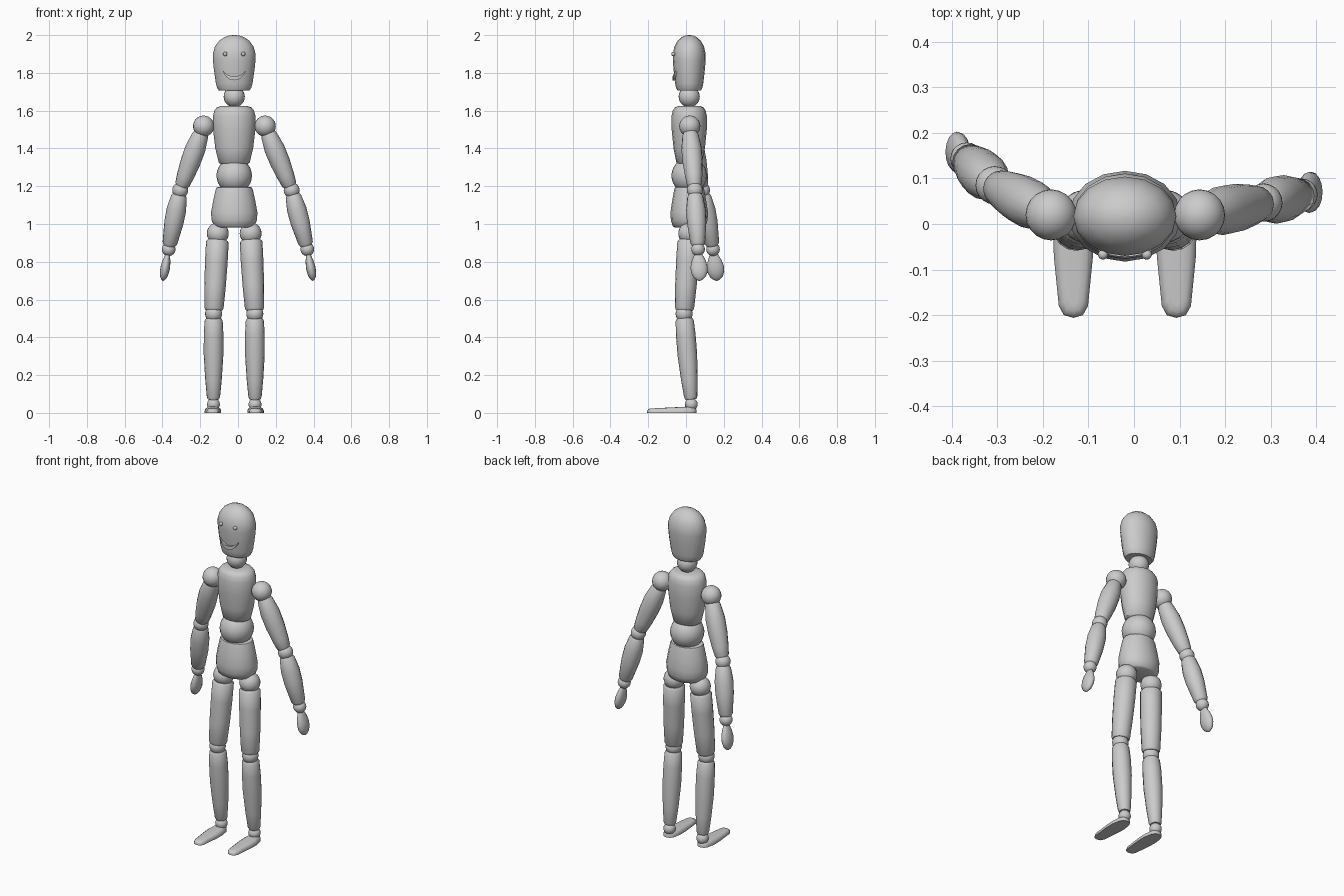
import bpy, bmesh, math
from mathutils import Vector

if "Cube" in bpy.data.objects:
    bpy.data.objects.remove(bpy.data.objects["Cube"])

CX, CY = -0.02, 0.017     # axis of the body


def finish(name, bm, angle=42):
    bmesh.ops.recalc_face_normals(bm, faces=bm.faces)
    me = bpy.data.meshes.new(name)
    bm.to_mesh(me)
    bm.free()
    ob = bpy.data.objects.new(name, me)
    bpy.context.collection.objects.link(ob)
    bpy.ops.object.select_all(action='DESELECT')
    ob.select_set(True)
    bpy.context.view_layer.objects.active = ob
    bpy.ops.object.shade_smooth_by_angle(angle=math.radians(angle))
    return ob


def skin(bm, rings):
    n = len(rings[0])
    for a, b in zip(rings, rings[1:]):
        for i in range(n):
            j = (i + 1) % n
            bm.faces.new((a[i], a[j], b[j], b[i]))
    bm.faces.new(rings[0])
    bm.faces.new(rings[-1])


def turned(name, p0, p1, profile, su=1.0, sv=1.0, seg=16):
    """Lathed piece from p0 to p1; profile holds (fraction, radius)."""
    p0, p1 = Vector(p0), Vector(p1)
    d = (p1 - p0).normalized()
    v = Vector((0, 1, 0))
    v = (v - d * v.dot(d)).normalized()
    u = v.cross(d)
    bm = bmesh.new()
    rings = []
    for t, r in profile:
        c = p0.lerp(p1, t)
        rings.append([bm.verts.new(c + u * (r * su * math.cos(a)) + v * (r * sv * math.sin(a)))
                      for a in (2 * math.pi * i / seg for i in range(seg))])
    skin(bm, rings)
    return finish(name, bm)


def trunk(name, profile, depth):
    """Upright body piece; profile holds (z, half width)."""
    z0, z1 = profile[0][0], profile[-1][0]
    return turned(name, (CX, CY, z0), (CX, CY, z1),
                  [((z - z0) / (z1 - z0), r) for z, r in profile], 1, depth)


def ball(name, c, r):
    bm = bmesh.new()
    bmesh.ops.create_uvsphere(bm, u_segments=20, v_segments=14, radius=r)
    bmesh.ops.translate(bm, verts=bm.verts, vec=c)
    return finish(name, bm)


# head, neck and trunk
trunk("head", [(1.708, 0.082), (1.72, 0.09), (1.745, 0.097), (1.82, 0.108), (1.87, 0.113),
               (1.90, 0.113), (1.94, 0.102), (1.97, 0.08), (1.99, 0.05), (1.998, 0.025),
               (2.0, 0.004)], 0.77)
ball("neck_joint", (CX, CY, 1.674), 0.056)
trunk("chest", [(1.317, 0.07), (1.325, 0.082), (1.40, 0.1), (1.50, 0.112), (1.57, 0.113),
                (1.60, 0.105), (1.617, 0.092), (1.624, 0.07)], 0.83)
ball("waist_joint", (CX, CY, 1.256), 0.094)
trunk("pelvis", [(0.982, 0.095), (0.988, 0.107), (1.02, 0.12), (1.06, 0.123), (1.12, 0.112),
                 (1.18, 0.099), (1.193, 0.094), (1.196, 0.085)], 0.81)

# eyes
for side, s in (("left", -1), ("right", 1)):
    ball(side + "_eye", (CX + 0.048 * s, -0.067, 1.9), 0.011)

# smiling mouth, wrapped around the face
bm = bmesh.new()
rings = []
for i in range(13):
    t = i / 6 - 1
    x = 0.059 * t
    y = CY - 0.079 * math.sqrt(1 - (x / 0.104) ** 2)
    top = 1.782 + 0.028 * abs(t) ** 2.5
    low = 1.761 + 0.043 * abs(t) ** 2.5
    rings.append([bm.verts.new((CX + x, y + dy, z))
                  for dy, z in ((-0.010, top), (-0.010, low), (0.012, low), (0.012, top))])
skin(bm, rings)
finish("mouth", bm)

# limb profiles
upper_arm = [(0, 0.036), (0.05, 0.043), (0.3, 0.054), (0.55, 0.053), (0.8, 0.046),
             (0.96, 0.039), (1, 0.032)]
forearm = [(0, 0.034), (0.05, 0.042), (0.3, 0.052), (0.55, 0.051), (0.95, 0.039), (1, 0.03)]
hand = [(0, 0.014), (0.06, 0.021), (0.3, 0.037), (0.5, 0.045), (0.7, 0.044), (0.87, 0.033),
        (0.96, 0.018), (1, 0.006)]
thigh = [(0, 0.05), (0.03, 0.06), (0.3, 0.06), (0.65, 0.057), (0.97, 0.051), (1, 0.045)]
shin = [(0, 0.04), (0.03, 0.048), (0.2, 0.052), (0.45, 0.052), (0.75, 0.044), (0.97, 0.035),
        (1, 0.029)]

# arms: shoulder, elbow, wrist and fingertip positions
arms = {
    "left": ((-0.182, 0.02, 1.518), (-0.306, 0.085, 1.179), (-0.367, 0.143, 0.866),
             (-0.398, 0.165, 0.70)),
    "right": ((0.144, 0.02, 1.518), (0.284, 0.047, 1.179), (0.367, 0.064, 0.866),
              (0.398, 0.073, 0.70)),
}
for side, pts in arms.items():
    sh, el, wr, tip = map(Vector, pts)
    ball(side + "_shoulder", sh, 0.056)
    turned(side + "_upper_arm", sh.lerp(el, 0.1), sh.lerp(el, 0.94), upper_arm)
    ball(side + "_elbow", el, 0.042)
    turned(side + "_forearm", el.lerp(wr, 0.07), el.lerp(wr, 0.94), forearm)
    ball(side + "_wrist", wr, 0.036)
    turned(side + "_hand", wr.lerp(tip, 0.1), tip, hand, 0.56, 1)

# legs: half outline of the foot as (half width, y)
sole = [(0.022, 0.05), (0.035, 0.03), (0.044, -0.02), (0.043, -0.07), (0.036, -0.14),
        (0.032, -0.18), (0.021, -0.2)]
outline = ([(0, 0.056)] + sole + [(0, -0.206)] + [(-x, y) for x, y in reversed(sole)])
for side, s in (("left", -1), ("right", 1)):
    hip = Vector((CX + 0.087 * s, CY, 0.95))
    knee = Vector((CX + 0.109 * s, -0.01, 0.525))
    ankle = Vector((CX + 0.11 * s, 0.028, 0.045))
    ball(side + "_hip", hip, 0.058)
    turned(side + "_thigh", hip.lerp(knee, 0.08), hip.lerp(knee, 0.955), thigh)
    ball(side + "_knee", knee, 0.045)
    turned(side + "_shin", knee.lerp(ankle, 0.05), knee.lerp(ankle, 0.945), shin)
    ball(side + "_ankle", ankle, 0.034)
    bm = bmesh.new()
    rings = []
    for k, h in ((1, 0), (1, 0.35), (0.9, 0.7), (0.65, 0.95), (0.3, 1.0)):
        ky = 1 - (1 - k) * 0.3
        rings.append([bm.verts.new((CX + 0.113 * s + x * k, -0.075 + (y + 0.075) * ky,
                                    h * (0.029 + 0.04 * (y + 0.075)))) for x, y in outline])
    skin(bm, rings)
    finish(side + "_foot", bm)
